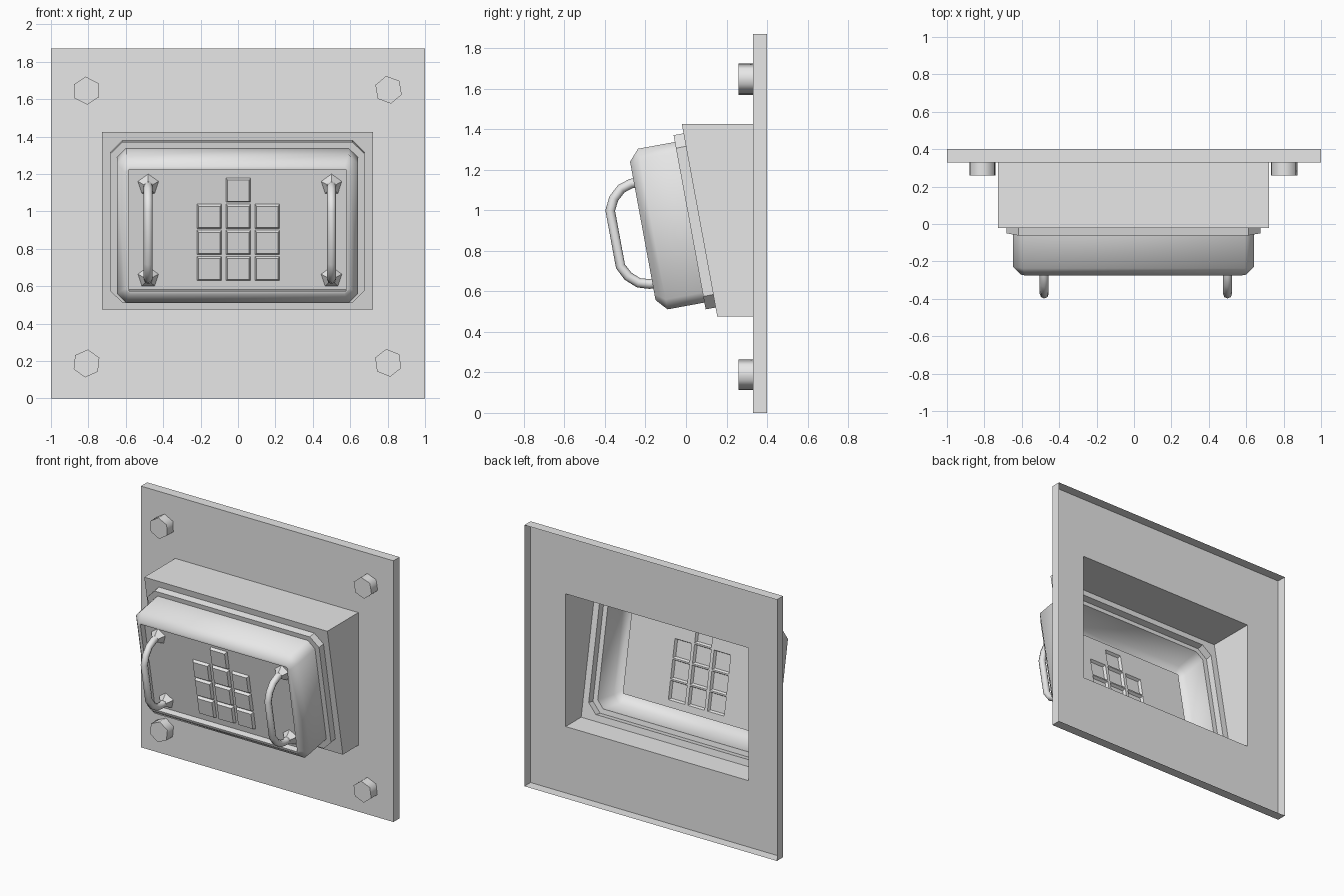
import bpy, bmesh, math
from mathutils import Matrix, Vector

cube = bpy.data.objects.get("Cube")
if cube:
    bpy.data.objects.remove(cube, do_unlink=True)

# Single plain grey finish
grey = bpy.data.materials.new("plain_grey")
grey.use_nodes = True
COLOUR = (0.8, 0.8, 0.8, 1)
grey.diffuse_color = COLOUR
grey.node_tree.nodes["Principled BSDF"].inputs["Base Color"].default_value = COLOUR

# Tilted frame of the housing front: x across, y up the slope, z outwards
TILT = Matrix.Translation((-0.003, 0.067, 0.95)) @ Matrix.Rotation(
    math.pi / 2 + math.atan2(0.175, 0.95), 4, 'X')
# Upright frame of the wall plate, z towards the front
UPRIGHT = Matrix.Translation((0, 0.33, 0.935)) @ Matrix.Rotation(math.pi / 2, 4, 'X')


def finish(name, bm, angle):
    bmesh.ops.remove_doubles(bm, verts=bm.verts, dist=1e-5)
    mesh = bpy.data.meshes.new(name)
    bm.to_mesh(mesh)
    bm.free()
    mesh.materials.append(grey)
    obj = bpy.data.objects.new(name, mesh)
    bpy.context.collection.objects.link(obj)
    bpy.ops.object.select_all(action='DESELECT')
    obj.select_set(True)
    bpy.context.view_layer.objects.active = obj
    bpy.ops.object.shade_smooth_by_angle(angle=math.radians(angle))
    return obj


def ring(frame, hx, hy, clip, z, shift=(0, 0)):
    """Rectangle with clipped corners, counter-clockwise from the front."""
    pts = []
    for sx, sy, first in ((1, -1, 1), (1, 1, 0), (-1, 1, 1), (-1, -1, 0)):
        pair = [(sx * (hx - clip), sy * hy), (sx * hx, sy * (hy - clip))]
        pts += pair if first else pair[::-1]
    return [frame @ Vector((x + shift[0], y + shift[1], z)) for x, y in pts]


def loft(bm, rings):
    rows = [[bm.verts.new(p) for p in r] for r in rings]
    for a, b in zip(rows, rows[1:]):
        for i in range(8):
            j = (i + 1) % 8
            bm.faces.new((a[i], a[j], b[j], b[i]))
    bmesh.ops.remove_doubles(bm, verts=bm.verts, dist=1e-5)
    bmesh.ops.dissolve_degenerate(bm, edges=bm.edges, dist=1e-5)


# Wall plate with open back, running into the sloped housing
bm = bmesh.new()
loft(bm, [ring(UPRIGHT, 1, 0.935, 0, -0.07),
          ring(UPRIGHT, 1, 0.935, 0, 0),
          ring(UPRIGHT, 0.725, 0.475, 0, 0, (-0.003, 0.015)),
          ring(TILT, 0.725, 0.483, 0, 0)])
finish("wall_plate_and_housing", bm, 30)

# Housing front and stepped lip
bm = bmesh.new()
loft(bm, [ring(TILT, 0.725, 0.483, 0, 0),
          ring(TILT, 0.68, 0.437, 0.065, 0),
          ring(TILT, 0.68, 0.437, 0.065, 0.05),
          ring(TILT, 0.645, 0.403, 0.05, 0.05)])
finish("housing_lip", bm, 30)

# Hollow cover with softened front rim and recessed opening
PANEL_X, PANEL_Y, PANEL_Z = 0.58, 0.33, 0.24
bm = bmesh.new()
loft(bm, [ring(TILT, 0.645, 0.403, 0.05, 0.05),
          ring(TILT, 0.645, 0.403, 0.05, 0.235),
          ring(TILT, 0.602, 0.347, 0.03, 0.285),
          ring(TILT, PANEL_X, PANEL_Y, 0, 0.285),
          ring(TILT, PANEL_X, PANEL_Y, 0, PANEL_Z)])
finish("cover", bm, 55)

# Panel with raised keypad buttons: three rows of three and one on top
HALF = 0.066
cols = [-0.15, 0.005, 0.16]
rows = [-0.215, -0.073, 0.069, 0.211]
xs = [-PANEL_X] + [c + s * HALF for c in cols for s in (-1, 1)] + [PANEL_X]
ys = [-PANEL_Y] + [r + s * HALF for r in rows for s in (-1, 1)] + [PANEL_Y]
bm = bmesh.new()
grid = [[bm.verts.new(TILT @ Vector((x, y, PANEL_Z))) for x in xs] for y in ys]
buttons = []
for j in range(len(ys) - 1):
    for i in range(len(xs) - 1):
        f = bm.faces.new((grid[j][i], grid[j][i + 1], grid[j + 1][i + 1], grid[j + 1][i]))
        if i % 2 and j % 2 and (j < 7 or i == 3):
            buttons.append(f)
bm.normal_update()
bmesh.ops.inset_individual(bm, faces=buttons, thickness=0.012, depth=0.02)
finish("keypad_panel", bm, 30)

# Handles: bent tubes with five-sided feet
bend = [(0.252, 0.24), (0.252, 0.30), (0.236, 0.352), (0.195, 0.397), (0.14, 0.425)]
path = bend + [(-v, n) for v, n in reversed(bend)]
for side, x in (("right", -0.477), ("left", 0.503)):
    curve = bpy.data.curves.new(side + "_handle", 'CURVE')
    curve.dimensions = '3D'
    curve.bevel_depth = 0.024
    curve.bevel_resolution = 2
    spline = curve.splines.new('POLY')
    spline.points.add(len(path) - 1)
    for p, (v, n) in zip(spline.points, path):
        p.co = (*(TILT @ Vector((x, v - 0.012, n))), 1)
    spline.use_smooth = True
    curve.materials.append(grey)
    bpy.context.collection.objects.link(bpy.data.objects.new(side + "_handle", curve))
    for end, v in (("upper", 0.24), ("lower", -0.264)):
        bm = bmesh.new()
        bmesh.ops.create_cone(
            bm, cap_ends=True, segments=5, radius1=0.058, radius2=0.026, depth=0.04,
            matrix=TILT @ Matrix.Translation((x, v, PANEL_Z + 0.02)))
        finish(f"{side}_handle_{end}_foot", bm, 30)

# Hexagonal corner bolts, each turned a little differently
for name, x, z, turn in (("upper_right", -0.81, 1.645, 3), ("upper_left", 0.805, 1.65, 10),
                         ("lower_right", -0.81, 0.187, -6), ("lower_left", 0.803, 0.19, 8)):
    bm = bmesh.new()
    bmesh.ops.create_cone(
        bm, cap_ends=True, segments=6, radius1=0.075, radius2=0.075, depth=0.07,
        matrix=Matrix.Translation((x, 0.295, z)) @ Matrix.Rotation(math.pi / 2, 4, 'X')
        @ Matrix.Rotation(math.radians(turn), 4, 'Z'))
    finish(name + "_bolt", bm, 65)
